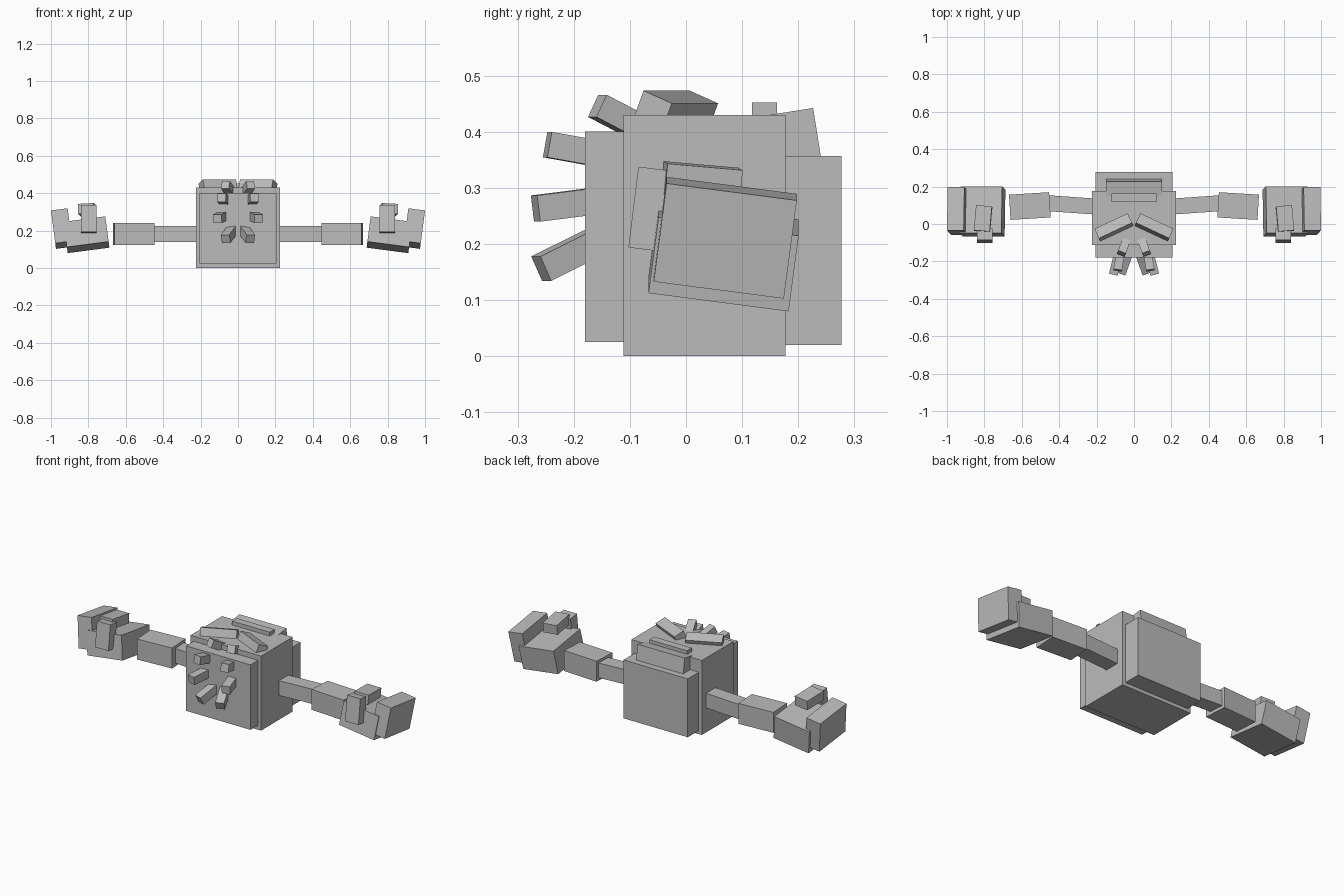
import bpy
from math import radians
from mathutils import Euler, Vector

cube = bpy.data.objects.get("Cube")
if cube:
    bpy.data.objects.remove(cube, do_unlink=True)

grey = bpy.data.materials.new("plain_grey")
grey.use_nodes = True
colour = (0.5, 0.5, 0.5, 1)
grey.diffuse_color = colour
grey.node_tree.nodes["Principled BSDF"].inputs["Base Color"].default_value = colour


def box(name, centre, size, turn=(0, 0, 0)):
    """Block of a given size, turned by degrees about x, y and z."""
    bpy.ops.mesh.primitive_cube_add(size=1, location=centre,
                                    rotation=[radians(a) for a in turn])
    ob = bpy.context.object
    ob.name = name
    ob.scale = size
    ob.data.materials.append(grey)
    return ob


def pair(name, centre, size, turn=(0, 0, 0)):
    """The same block on both sides of the body."""
    x, y, z = centre
    a, b, c = turn
    box("left_" + name, centre, size, turn)
    box("right_" + name, (-x, y, z), size, (a, -b, -c))


def stalk(name, tip, size, length, down, out):
    """Pair of stalks running back into the face from a tip."""
    back = Euler((radians(down), 0, radians(out))).to_matrix() @ Vector((0, length / 2, 0))
    pair(name, Vector(tip) + back, (size, length, size), (down, 0, out))


# Body: core with a face plate and a back plate
box("body", (0, 0.033, 0.215), (0.45, 0.288, 0.43))
box("face_plate", (0, -0.13, 0.213), (0.41, 0.10, 0.375))
box("back_plate", (0, 0.217, 0.188), (0.41, 0.12, 0.337))

# Ridges along the upper back
box("rear_ridge", (0, 0.185, 0.385), (0.30, 0.10, 0.10), (9, 0, 0))
box("top_ridge", (0, 0.14, 0.425), (0.24, 0.044, 0.054))

# Brows, tipped backwards
pair("brow", (0.105, -0.022, 0.427), (0.195, 0.06, 0.075), (-22, 0, -25))

# Stalks on the face, from top to bottom
stalk("upper_stalk", (0.067, -0.158, 0.446), 0.044, 0.11, -26, 20)
stalk("brow_stalk", (0.088, -0.247, 0.377), 0.046, 0.12, -10, 10)
stalk("cheek_stalk", (0.11, -0.268, 0.263), 0.047, 0.13, 7, 14)
stalk("chin_stalk", (0.066, -0.258, 0.156), 0.048, 0.13, 25, 20)

# Arms
pair("upper_arm", (0.33, 0.102, 0.183), (0.26, 0.085, 0.085), (0, 0, 4))
pair("forearm", (0.557, 0.096, 0.182), (0.215, 0.135, 0.118), (0, 0, -3.5))

# Hands
pair("palm", (0.81, 0.067, 0.178), (0.225, 0.252, 0.137), (-7.5, 7.5, 0))
pair("outer_finger", (0.942, 0.07, 0.211), (0.09, 0.234, 0.178), (-7.5, 7.5, 0))
pair("thumb", (0.798, -0.064, 0.262), (0.085, 0.06, 0.145), (-7, 0, 0))
pair("thumb_tip", (0.807, 0.028, 0.312), (0.085, 0.135, 0.055), (-5, 3, 5))
